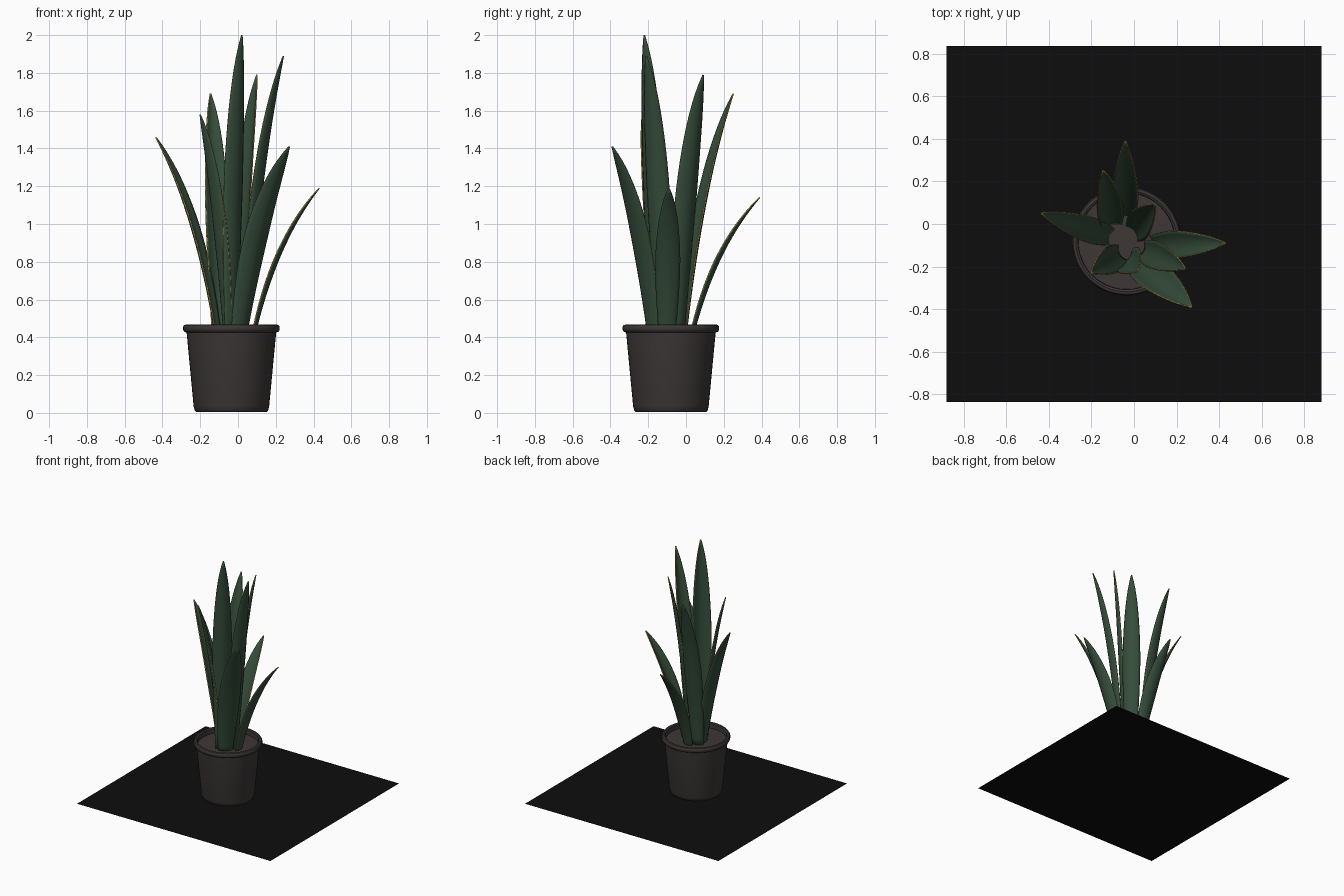
import bpy, bmesh, math
from mathutils import Vector

if "Cube" in bpy.data.objects:
    bpy.data.objects.remove(bpy.data.objects["Cube"], do_unlink=True)


def material(name, rgb):
    m = bpy.data.materials.new(name)
    m.use_nodes = True
    m.diffuse_color = (*rgb, 1)
    bsdf = m.node_tree.nodes["Principled BSDF"]
    bsdf.inputs["Base Color"].default_value = (*rgb, 1)
    bsdf.inputs["Roughness"].default_value = 0.7
    return m


GREEN = material("leaf green", (0.036, 0.074, 0.043))
YELLOW = material("leaf edge yellow", (0.5, 0.33, 0.06))
POT = material("pot charcoal", (0.045, 0.038, 0.037))
SOIL = material("soil brown", (0.048, 0.039, 0.037))
BLACK = material("ground black", (0.004, 0.004, 0.004))

CENTRE = Vector((-0.035, -0.08, 0))


def add_object(name, bm, *mats, smooth=True):
    mesh = bpy.data.meshes.new(name)
    bm.to_mesh(mesh)
    bm.free()
    for m in mats:
        mesh.materials.append(m)
    ob = bpy.data.objects.new(name, mesh)
    bpy.context.collection.objects.link(ob)
    if smooth:
        bpy.ops.object.select_all(action="DESELECT")
        ob.select_set(True)
        bpy.context.view_layer.objects.active = ob
        bpy.ops.object.shade_smooth_by_angle(angle=math.radians(40))
    return ob


def lathe(name, profile, mat, steps=48):
    bm = bmesh.new()
    verts = [bm.verts.new((r, 0, z)) for r, z in profile]
    edges = [bm.edges.new(pair) for pair in zip(verts, verts[1:])]
    bmesh.ops.spin(bm, geom=verts + edges, cent=(0, 0, 0), axis=(0, 0, 1),
                   angle=math.tau, steps=steps)
    bmesh.ops.remove_doubles(bm, verts=bm.verts, dist=0.0005)
    bmesh.ops.recalc_face_normals(bm, faces=bm.faces)
    ob = add_object(name, bm, mat)
    ob.location = CENTRE
    return ob


# Square ground sheet
bm = bmesh.new()
bmesh.ops.create_grid(bm, x_segments=1, y_segments=1, size=1)
bmesh.ops.scale(bm, vec=(0.88, 0.835, 1), verts=bm.verts)
add_object("ground_sheet", bm, BLACK, smooth=False)

# Tapered pot with a rolled rim, and the soil inside
lathe("pot", [(0, 0.004), (0.185, 0.004), (0.194, 0.012), (0.2, 0.035),
              (0.237, 0.425), (0.25, 0.43), (0.256, 0.44), (0.256, 0.455),
              (0.25, 0.465), (0.238, 0.468), (0.228, 0.462), (0.225, 0.4)], POT)
lathe("soil", [(0, 0.43), (0.12, 0.428), (0.227, 0.425)], SOIL)


def leaf(name, base, tip, facing, half_width=0.075, rows=20, cols=8):
    """Cupped sword-shaped blade bowing outward from base to tip."""
    start, end = Vector((*base, 0.4)), Vector(tip)
    span = end - start
    out = Vector((*facing, 0)).normalized()
    side = Vector((-out.y, out.x, 0))
    bm = bmesh.new()
    grid = []
    for i in range(rows + 1):
        t = i / rows
        bow, rise = (2 * t * (1 - t) * c + t * t for c in (0.31, 0.64))
        mid = start + Vector((span.x * bow, span.y * bow, span.z * rise))
        # Widens gently, then closes to a point
        w = half_width * (0.6 + 0.4 * math.sin(math.pi * min(t / 1.1, 0.5)))
        w *= max(0.02, 1 - t ** 3.2) ** 0.8
        row = []
        for j in range(cols + 1):
            u = 2 * j / cols - 1
            cup = 0.4 * w * (u * u - 0.4)
            row.append(bm.verts.new(mid + side * (u * w) - out * cup))
        grid.append(row)
    for a, b in zip(grid, grid[1:]):
        for j in range(cols):
            bm.faces.new((a[j], a[j + 1], b[j + 1], b[j]))
    ob = add_object(name, bm, GREEN, YELLOW)
    mod = ob.modifiers.new("thickness", "SOLIDIFY")
    mod.thickness = 0.006
    mod.offset = 0
    mod.material_offset_rim = 1
    return ob


# Leaves: base (x, y), tip (x, y, z), direction of the outer face
leaf("leaf_tallest", (-0.03, -0.16), (0.02, -0.22, 2.0), (0.75, -0.65), 0.08)
leaf("leaf_left_tall", (0.04, -0.12), (0.24, -0.21, 1.89), (0.9, -0.4), 0.07)
leaf("leaf_back_tall", (0.0, -0.04), (0.10, 0.09, 1.79), (0.8, 0.6))
leaf("leaf_back_right", (-0.1, -0.01), (-0.145, 0.25, 1.69), (-0.35, 0.9), 0.07)
leaf("leaf_front_right", (-0.06, -0.14), (-0.2, -0.23, 1.58), (-0.85, -0.5), 0.07)
leaf("leaf_right", (-0.11, -0.06), (-0.435, 0.05, 1.46), (-0.94, 0.33), 0.065)
leaf("leaf_front_left", (0.01, -0.18), (0.27, -0.39, 1.41), (0.6, -0.8), 0.085)
leaf("leaf_left_short", (0.08, -0.1), (0.43, -0.09, 1.19), (1, 0), 0.07)
leaf("leaf_back_short", (-0.04, 0.03), (-0.04, 0.39, 1.14), (0.05, 1), 0.065)
